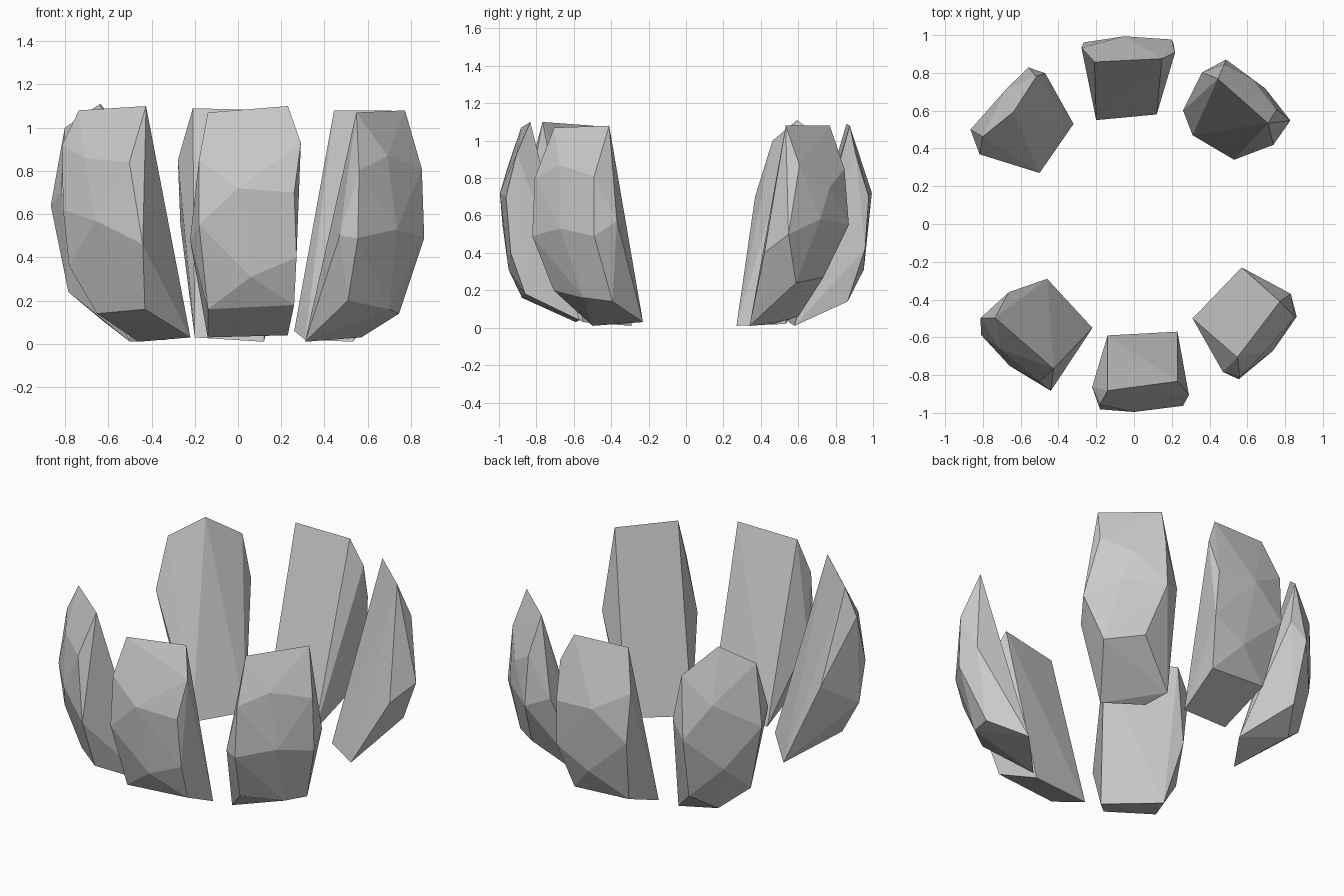
import bpy, bmesh
from math import sin, cos, radians, sqrt

CENTRE_Z = 0.62  # the outer sides of all stones lie on one unit sphere


def shell(angle, z, depth=1.0):
    """Point on the shared sphere; depth below 1 pulls it towards the axis."""
    r = sqrt(1 - (z - CENTRE_Z) ** 2) * depth
    return r * cos(radians(angle)), r * sin(radians(angle)), z


def stone(name, foot, outer):
    """Faceted stone: hull of an inner foot edge and points on the sphere."""
    bm = bmesh.new()
    for co in foot + [shell(*p) for p in outer]:
        bm.verts.new(co)
    hull = bmesh.ops.convex_hull(bm, input=bm.verts[:])
    unused = {g for g in hull["geom_interior"] + hull["geom_unused"]
              if isinstance(g, bmesh.types.BMVert)}
    bmesh.ops.delete(bm, geom=list(unused), context='VERTS')
    bmesh.ops.recalc_face_normals(bm, faces=bm.faces[:])
    mesh = bpy.data.meshes.new(name)
    bm.to_mesh(mesh)
    bm.free()
    bpy.context.collection.objects.link(bpy.data.objects.new(name, mesh))


# Outer points: (angle, height, optional depth), listed from the top down
stone("front_stone", [(-0.14, -0.59, 0.03), (0.23, -0.57, 0.04)], [
    (-99, 1.07), (-74.5, 1.10, 0.985), (-100.7, 0.85), (-72.2, 0.93),
    (-90, 0.72), (-74.9, 0.70), (-100.4, 0.55), (-104.4, 0.48, 0.9),
    (-73.9, 0.40), (-86.4, 0.31), (-99, 0.16), (-73.2, 0.18)])

stone("back_stone", [(-0.20, 0.55, 0.03), (0.12, 0.58, 0.01)], [
    (103.7, 1.09), (80.4, 1.08), (106.6, 0.85), (76.5, 0.92, 0.98),
    (93, 0.72), (78.5, 0.70), (105.5, 0.55), (77.7, 0.42),
    (90, 0.31), (104, 0.16), (80, 0.14)])

stone("front_right_stone", [(0.31, -0.50, 0.01), (0.57, -0.23, 0.03)], [
    (-52.2, 1.07), (-28, 1.08, 0.985), (-30, 0.81), (-44.5, 0.87),
    (-55.3, 0.80), (-59, 0.50, 0.92), (-24, 0.57, 0.91), (-29.7, 0.49),
    (-42.5, 0.53), (-56, 0.49), (-54.3, 0.20, 0.96), (-27.8, 0.14, 0.96),
    (-38, 0.16)])

stone("back_right_stone", [(0.31, 0.47, 0.02), (0.53, 0.34, 0.01)], [
    (36.9, 1.08), (60, 1.08), (38.8, 0.87), (60.5, 0.85), (50.7, 0.75),
    (65.8, 0.60, 0.88), (33.5, 0.50), (46, 0.58), (60.8, 0.55),
    (29.6, 0.40, 0.87), (39.5, 0.24), (54, 0.27, 0.97), (66.6, 0.06, 0.79)])

stone("back_left_stone", [(-0.50, 0.27, 0.01), (-0.32, 0.53, 0.02)], [
    (137, 1.11), (150, 1.00), (123.5, 0.97), (133.5, 0.80),
    (155.7, 0.70, 0.9), (120.5, 0.70, 0.93), (150, 0.64), (124, 0.60),
    (137.5, 0.40), (148, 0.24), (126, 0.22), (137, 0.11)])

stone("front_left_stone", [(-0.46, -0.29, 0.01), (-0.22, -0.55, 0.03)], [
    (214, 1.08), (241, 1.10), (211.5, 0.92), (223, 0.86), (239, 0.84),
    (216, 0.62), (228.7, 0.57), (208.6, 0.50, 0.76), (243.5, 0.46),
    (216, 0.36), (241, 0.16), (222, 0.14)])
